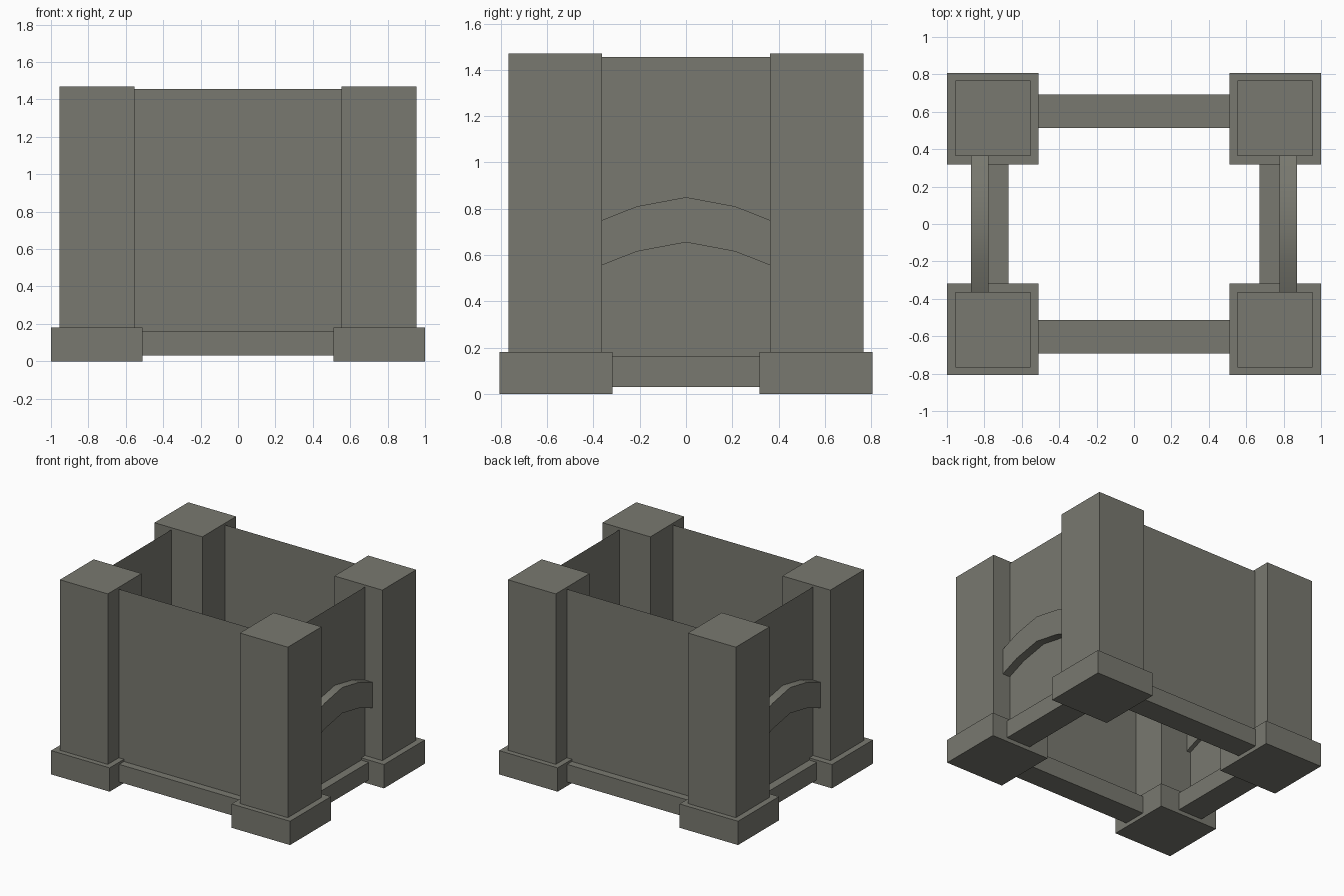
import bpy, bmesh, math

if "Cube" in bpy.data.objects:
    bpy.data.objects.remove(bpy.data.objects["Cube"])

stone = bpy.data.materials.new("grey_stone")
stone.diffuse_color = (0.19, 0.19, 0.16, 1)
stone.use_nodes = True
stone.node_tree.nodes["Principled BSDF"].inputs["Base Color"].default_value = stone.diffuse_color


def make(name, verts, faces):
    me = bpy.data.meshes.new(name)
    me.from_pydata(verts, [], faces)
    bm = bmesh.new()
    bm.from_mesh(me)
    bmesh.ops.recalc_face_normals(bm, faces=bm.faces)
    bm.to_mesh(me)
    bm.free()
    me.materials.append(stone)
    ob = bpy.data.objects.new(name, me)
    bpy.context.collection.objects.link(ob)
    return ob


def box(name, lo, hi):
    v = [(x, y, z) for x in (lo[0], hi[0]) for y in (lo[1], hi[1]) for z in (lo[2], hi[2])]
    f = [(0, 1, 3, 2), (4, 5, 7, 6), (0, 1, 5, 4), (2, 3, 7, 6), (0, 2, 6, 4), (1, 3, 7, 5)]
    return make(name, v, f)


def mirrored(name, sx, sy, lo, hi):
    """Box given in the +x +y quadrant, flipped by the signs."""
    xs, ys = sorted((sx * lo[0], sx * hi[0])), sorted((sy * lo[1], sy * hi[1]))
    return box(name, (xs[0], ys[0], lo[2]), (xs[1], ys[1], hi[2]))


# corner posts on plinths
for sx, nx in ((-1, "left"), (1, "right")):
    for sy, ny in ((-1, "front"), (1, "back")):
        mirrored(f"{ny}_{nx}_plinth", sx, sy, (0.51, 0.317, 0), (1.0, 0.806, 0.18))
        mirrored(f"{ny}_{nx}_post", sx, sy, (0.553, 0.363, 0.18), (0.954, 0.767, 1.47))

# front and back: sill beam and thin wall panel
for s, n in ((-1, "front"), (1, "back")):
    mirrored(f"{n}_sill", 1, s, (-0.53, 0.512, 0.03), (0.53, 0.692, 0.163))
    y = s * 0.635
    make(f"{n}_wall", [(-0.56, y, 0.16), (0.56, y, 0.16), (0.56, y, 1.456), (-0.56, y, 1.456)],
         [(0, 1, 2, 3)])

# left and right: sill beam, thin wall panel and arched rail
arch = [(-0.365, 0.75), (-0.213, 0.81), (0, 0.85), (0.213, 0.81), (0.365, 0.75)]
for s, n in ((-1, "left"), (1, "right")):
    mirrored(f"{n}_sill", s, 1, (0.67, -0.33, 0.03), (0.872, 0.33, 0.163))
    x = s * 0.81
    make(f"{n}_wall", [(x, -0.37, 0.16), (x, 0.37, 0.16), (x, 0.37, 1.456), (x, -0.37, 1.456)],
         [(0, 1, 2, 3)])
    v = []
    for y, z in arch:
        v += [(s * 0.778, y, z - 0.195), (s * 0.872, y, z - 0.195),
              (s * 0.872, y, z), (s * 0.778, y, z)]
    f = [(0, 1, 2, 3), (16, 17, 18, 19)]
    for i in range(4):
        for k in range(4):
            a, b = 4 * i + k, 4 * i + (k + 1) % 4
            f.append((a, b, b + 4, a + 4))
    rail = make(f"{n}_arched_rail", v, f)
    bpy.ops.object.select_all(action='DESELECT')
    rail.select_set(True)
    bpy.context.view_layer.objects.active = rail
    bpy.ops.object.shade_smooth_by_angle(angle=math.radians(30))
